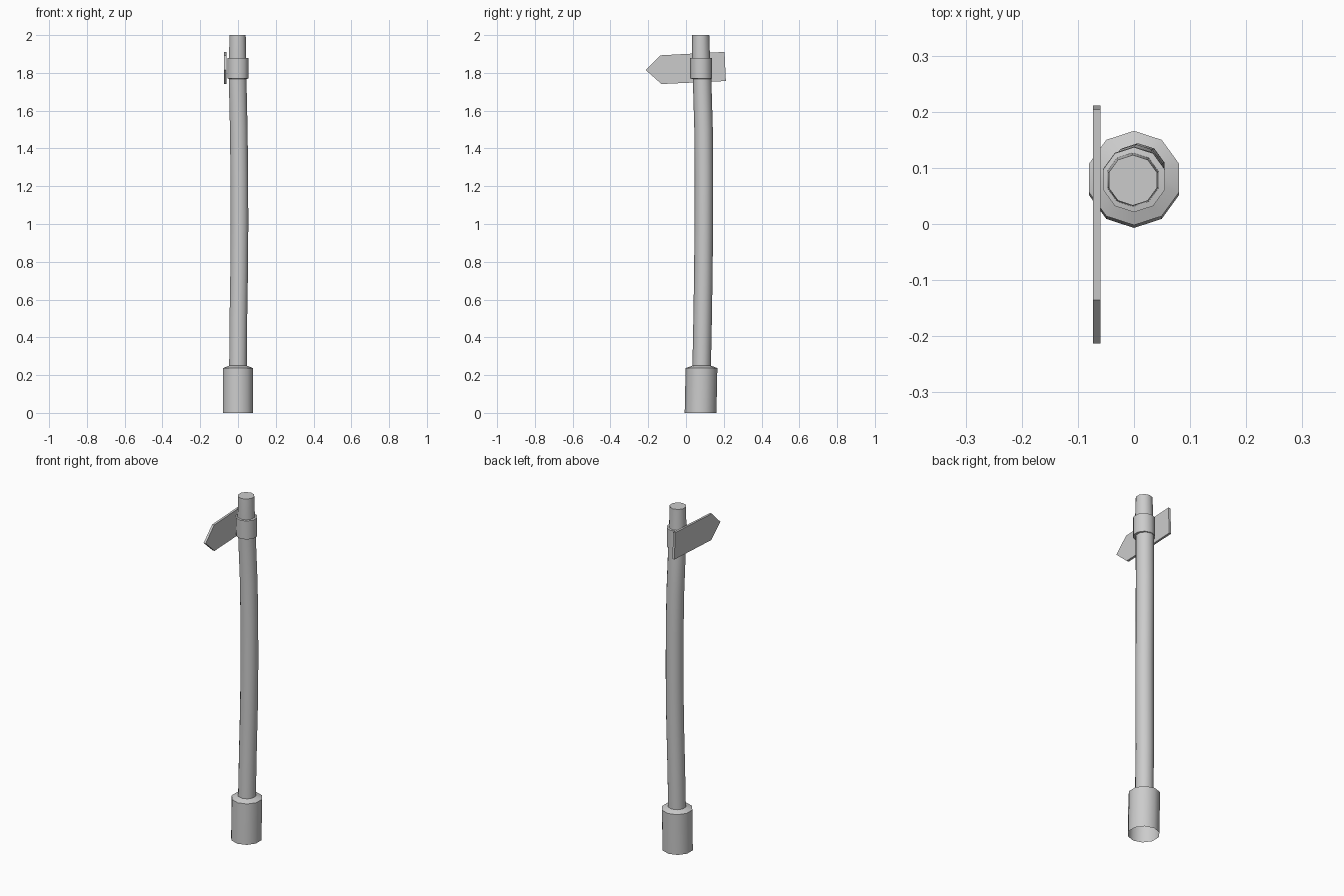
import bpy, bmesh, math

if "Cube" in bpy.data.objects:
    bpy.data.objects.remove(bpy.data.objects["Cube"])

SIDES = 10


def finish(bm, name, angle=None):
    bmesh.ops.recalc_face_normals(bm, faces=bm.faces)
    me = bpy.data.meshes.new(name)
    bm.to_mesh(me)
    bm.free()
    ob = bpy.data.objects.new(name, me)
    bpy.context.collection.objects.link(ob)
    if angle:
        bpy.ops.object.select_all(action='DESELECT')
        ob.select_set(True)
        bpy.context.view_layer.objects.active = ob
        bpy.ops.object.shade_smooth_by_angle(angle=math.radians(angle))
    return ob


def loft(name, rings, cap_top=False):
    """Ten-sided tube through rings of (x, y, z, radius)."""
    bm = bmesh.new()
    prev = None
    for x, y, z, r in rings:
        ring = []
        for i in range(SIDES):
            a = math.pi / 2 + i * math.tau / SIDES
            ring.append(bm.verts.new((x + r * math.cos(a), y + r * math.sin(a), z)))
        if prev:
            for i in range(SIDES):
                j = (i + 1) % SIDES
                bm.faces.new((prev[i], prev[j], ring[j], ring[i]))
        prev = ring
    if cap_top:
        bm.faces.new(prev)
    return finish(bm, name, 60)


# Wide foot with a bevelled shoulder, open underneath
loft("post_foot", [(0, .077, 0, .084), (0, .082, .237, .084), (0, .083, .25, .049)])

# Gently bowed post
loft("post", [(0, .083, .25, .049), (.002, .088, .5, .049), (.006, .092, .75, .049),
              (.008, .094, 1.0, .049), (.007, .095, 1.25, .049),
              (.004, .093, 1.5, .049), (-.002, .085, 1.77, .049),
              (-.002, .079, 1.88, .048), (-.002, .078, 2.0, .045)], cap_top=True)

# Collar that holds the sign
loft("collar", [(-.001, .085, 1.768, .048), (0, .080, 1.77, .058),
                (0, .079, 1.878, .058), (-.002, .079, 1.88, .047)])

# Arrow-shaped sign board fixed to the left of the collar
outline = [(-.213, 1.815), (-.135, 1.893), (.204, 1.911), (.211, 1.757), (-.13, 1.741)]
bm = bmesh.new()
face = bm.faces.new([bm.verts.new((-.073, y, z)) for y, z in outline])
ext = bmesh.ops.extrude_face_region(bm, geom=[face])
bmesh.ops.translate(bm, vec=(.013, 0, 0),
                    verts=[v for v in ext['geom'] if isinstance(v, bmesh.types.BMVert)])
finish(bm, "arrow_board")
